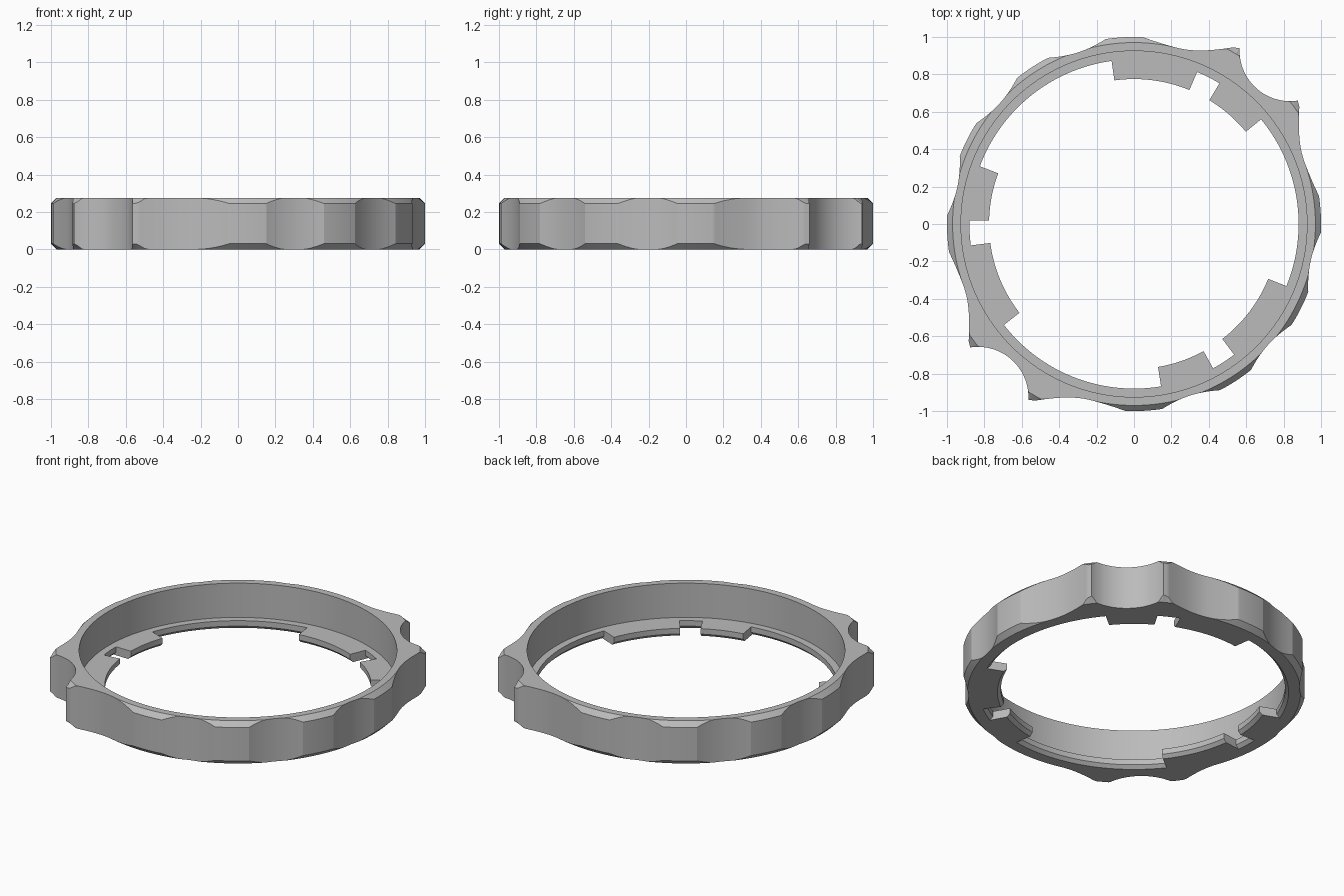
import bpy, bmesh
from math import radians, sin, cos, sqrt

cube = bpy.data.objects.get("Cube")
if cube:
    bpy.data.objects.remove(cube, do_unlink=True)

HEIGHT, CHAMFER = 0.275, 0.03
BORE, LIP, TAB = 0.925, 0.88, 0.775
LIP_TOP, LIP_CHAMFER = 0.055, 0.02
LUG_ANGLE = 48
TABS = [(a + k, b + k) for k in (0, 120, 240) for a, b in ((39.5, 58.7), (67.5, 97.8))]


def lug_offset(angle):
    """Degrees away from the nearest notched lug."""
    return abs((angle - LUG_ANGLE + 90) % 180 - 90)


def outer_radius(angle):
    d = lug_offset(angle)
    if d <= 11:                                   # round notch in the lug
        s, c = sin(radians(d)), cos(radians(d))
        return 1.247 * c - sqrt(0.27 ** 2 - (1.247 * s) ** 2)
    if d <= 12.7:                                 # lug tip
        return 1.096 - 0.013 * (d - 11) / 1.7
    if d <= 28:                                   # hollow flank
        return 0.97 + 0.113 * ((28 - d) / 15.3) ** 2
    if d <= 39.3:
        return 0.97 + 0.03 * ((d - 28) / 11.3) ** 2
    e = abs((d - 30) % 30 - 15)                   # grip scallops
    if e <= 5.7:
        return 1.0
    return 1.0 - 0.035 * (1 - ((15 - e) / 9.3) ** 2)


def inner_radius(angle):
    return TAB if any(a < angle < b for a, b in TABS) else LIP


def section(angle):
    """Closed radial cross-section of the ring."""
    ro, ri = outer_radius(angle), inner_radius(angle)
    rim = min(ro, 1.06 if lug_offset(angle) < 28 else 0.97)
    drop = min(CHAMFER, ro - rim)
    return [(rim, 0), (ro, drop), (ro, HEIGHT - drop), (rim, HEIGHT),
            (BORE, HEIGHT), (BORE, LIP_TOP), (ri, LIP_TOP),
            (ri, LIP_CHAMFER), (ri + LIP_CHAMFER, 0)]


# Sample angles, with close pairs at tab ends and exact outline corners
angles = {float(a) for a in range(360)}
for pair in TABS:
    for end in pair:
        angles |= {end - 0.03, end + 0.03}
for base in (LUG_ANGLE, LUG_ANGLE + 180):
    for d in (9.5, 10.5, 11, 12.7, 39.3, 50.7, 69.3, 80.7):
        angles |= {(base + d) % 360, (base - d) % 360}
angles = sorted(angles)

# Ring body with lip and bayonet tabs
bm = bmesh.new()
rings = []
for a in angles:
    t = radians(a)
    rings.append([bm.verts.new((r * cos(t), r * sin(t), z)) for r, z in section(a)])
for i, ring in enumerate(rings):
    nxt = rings[(i + 1) % len(rings)]
    for j in range(len(ring)):
        k = (j + 1) % len(ring)
        bm.faces.new((ring[j], nxt[j], nxt[k], ring[k]))
bmesh.ops.remove_doubles(bm, verts=bm.verts, dist=1e-5)
bmesh.ops.recalc_face_normals(bm, faces=bm.faces)
mesh = bpy.data.meshes.new("grip_ring")
bm.to_mesh(mesh)
bm.free()

grip_ring = bpy.data.objects.new("grip_ring", mesh)
bpy.context.collection.objects.link(grip_ring)

# Plain grey finish
grey = bpy.data.materials.new("plain_grey")
grey.use_nodes = True
colour = (0.5, 0.5, 0.5, 1)
grey.diffuse_color = colour
grey.node_tree.nodes["Principled BSDF"].inputs["Base Color"].default_value = colour
mesh.materials.append(grey)

bpy.ops.object.select_all(action='DESELECT')
grip_ring.select_set(True)
bpy.context.view_layer.objects.active = grip_ring
bpy.ops.object.shade_smooth_by_angle(angle=radians(20))
